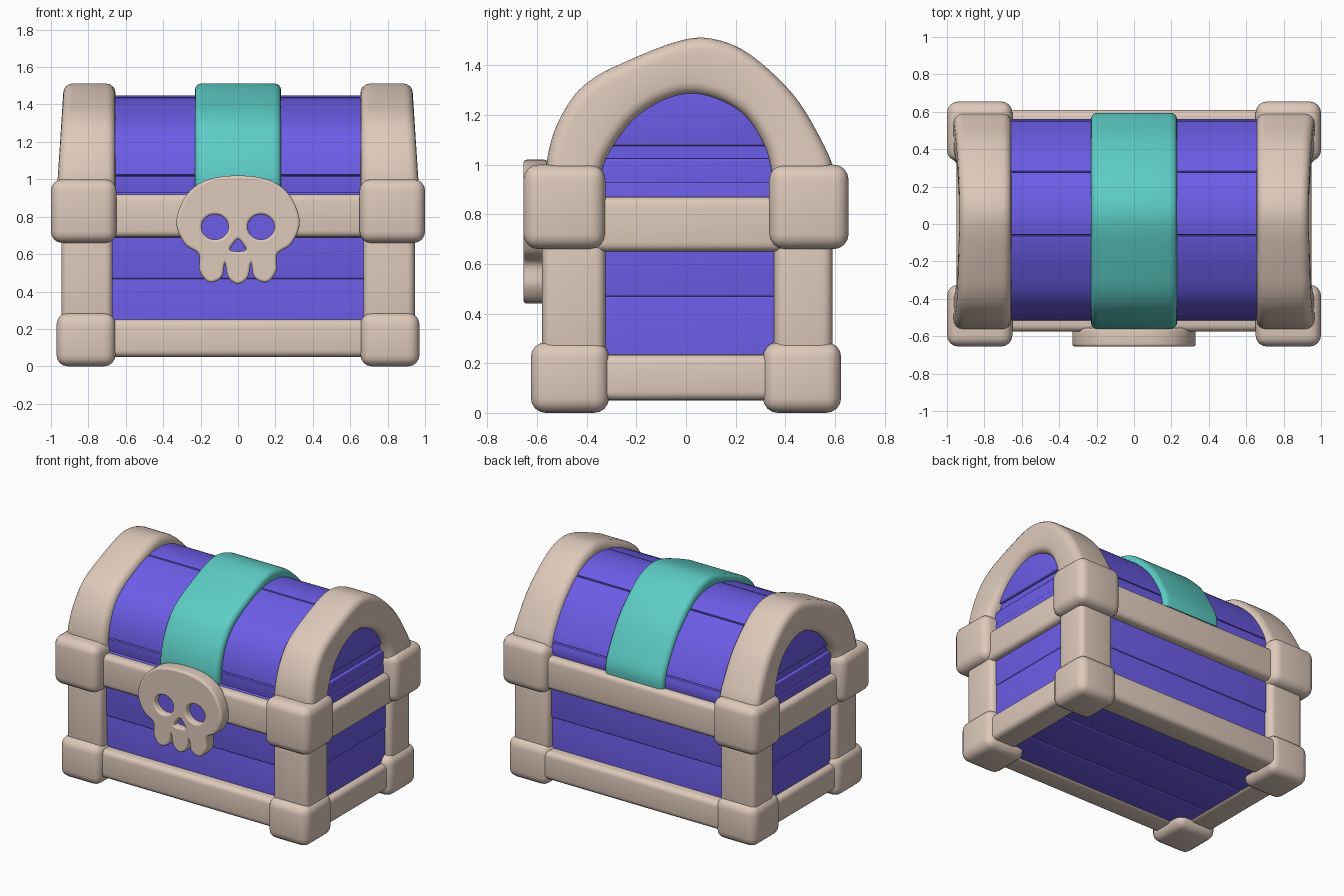
import bpy, bmesh, math
from mathutils import Vector

if "Cube" in bpy.data.objects:
    bpy.data.objects.remove(bpy.data.objects["Cube"])


def material(name, rgb):
    m = bpy.data.materials.new(name)
    m.diffuse_color = (*rgb, 1)
    m.use_nodes = True
    m.node_tree.nodes["Principled BSDF"].inputs["Base Color"].default_value = m.diffuse_color
    return m


BONE = material("bone beige", (0.73, 0.585, 0.495))
PURPLE = material("purple", (0.152, 0.108, 0.80))
TEAL = material("teal", (0.108, 0.61, 0.56))


def add_object(name, mesh, mat):
    ob = bpy.data.objects.new(name, mesh)
    bpy.context.collection.objects.link(ob)
    mesh.materials.clear()
    mesh.materials.append(mat)
    return ob


def finish(name, bm, mat, bevel=0):
    bmesh.ops.recalc_face_normals(bm, faces=bm.faces)
    if bevel:
        bmesh.ops.bevel(bm, geom=bm.edges[:], offset=bevel, segments=4,
                        profile=0.5, affect='EDGES', clamp_overlap=True)
    mesh = bpy.data.meshes.new(name)
    bm.to_mesh(mesh)
    bm.free()
    return add_object(name, mesh, mat)


def box(name, x, y, z, mat, bevel=0.035):
    bm = bmesh.new()
    bmesh.ops.create_cube(bm, size=1)
    for v in bm.verts:
        v.co = [min(r) if c < 0 else max(r) for c, r in zip(v.co, (x, y, z))]
    return finish(name, bm, mat, bevel)


def smooth(pts, n=5, closed=False):
    """Catmull-Rom curve through 2D points."""
    pts = [Vector(p) for p in pts]
    k, out = len(pts), []
    for i in range(k if closed else k - 1):
        if closed:
            a, b, c, d = (pts[(i + j) % k] for j in (-1, 0, 1, 2))
        else:
            a, b, c, d = (pts[min(max(i + j, 0), k - 1)] for j in (-1, 0, 1, 2))
        for s in range(n):
            t = s / n
            out.append(0.5 * (2 * b + (c - a) * t + (2 * a - 5 * b + 4 * c - d) * t * t
                              + (3 * b - a - 3 * c + d) * t ** 3))
    return out if closed else out + [pts[-1]]


def resample(pts, n):
    """Evenly spaced points along a polyline."""
    dist = [0]
    for a, b in zip(pts, pts[1:]):
        dist.append(dist[-1] + (b - a).length)
    out, j = [], 0
    for i in range(n):
        d = dist[-1] * i / (n - 1)
        while j < len(pts) - 2 and dist[j + 1] < d:
            j += 1
        out.append(pts[j].lerp(pts[j + 1], (d - dist[j]) / (dist[j + 1] - dist[j])))
    return out


def skin(name, rings, mat):
    """Join equal rings of 3D points into a capped solid."""
    bm = bmesh.new()
    rings = [[bm.verts.new(p) for p in ring] for ring in rings]
    bm.faces.new(rings[0])
    bm.faces.new(rings[-1])
    for r, q in zip(rings, rings[1:]):
        for i in range(len(r)):
            j = (i + 1) % len(r)
            bm.faces.new((r[i], r[j], q[j], q[i]))
    return finish(name, bm, mat)


def arch(name, outer, inner, x0, x1, radius, mat, lean=0):
    """Rounded-rectangle section swept between two (y, z) curves."""
    rings = []
    for o, n in zip(resample(outer, 56), resample(inner, 56)):
        u, depth = (o - n).normalized(), (o - n).length
        xb = x1 - math.copysign(lean, x1) * max(0, o.y - 1)
        lo, hi = min(x0, xb), max(x0, xb)
        ring = []
        for q, (cx, cd) in enumerate(((hi - radius, depth - radius), (lo + radius, depth - radius),
                                      (lo + radius, radius), (hi - radius, radius))):
            for s in range(5):
                a = (q + s / 4) * math.pi / 2
                p = n + u * (cd + radius * math.sin(a))
                ring.append((cx + radius * math.cos(a), p.x, p.y))
        rings.append(ring)
    return skin(name, rings, mat)


# Body planks
box("lower_body_plank", (-0.90, 0.90), (-0.505, 0.535), (0.08, 0.472), PURPLE, 0.01)
box("upper_body_plank", (-0.905, 0.905), (-0.515, 0.545), (0.468, 0.93), PURPLE, 0.01)
for i in range(3):
    y = -0.50 + i * 0.343
    box(f"bottom_plank_{i}", (-0.88, 0.88), (y, y + 0.343), (0.06, 0.15), PURPLE, 0.01)

# Lid barrel with thin grooves between planks
lid = smooth([(-0.50, 0.90), (-0.51, 1.02), (-0.47, 1.17), (-0.38, 1.29), (-0.20, 1.39),
              (-0.06, 1.435), (0.05, 1.448), (0.17, 1.43), (0.28, 1.375), (0.42, 1.24),
              (0.52, 1.08), (0.56, 0.97), (0.555, 0.90)])
center = Vector((0.02, 0.95))
grooved = []
for i, p in enumerate(lid):
    if i in (5, 25, 40, 53):
        along = (lid[i + 1] - lid[i - 1]).normalized() * 0.005
        grooved += [p - along, p + (center - p).normalized() * 0.012, p + along]
    else:
        grooved.append(p)
skin("lid_barrel", [[(x, *p) for p in grooved] for x in (-0.88, 0.88)], PURPLE)

# Strap and end arches share one outer curve
outer = smooth([(-0.56, 0.94), (-0.56, 1.02), (-0.525, 1.15), (-0.45, 1.28), (-0.36, 1.357),
                (-0.25, 1.412), (-0.15, 1.455), (-0.04, 1.495), (0.07, 1.512), (0.20, 1.478),
                (0.32, 1.395), (0.45, 1.26), (0.55, 1.09), (0.592, 0.99), (0.592, 0.92)])
inner = smooth([(-0.35, 0.90), (-0.32, 1.03), (-0.19, 1.20), (0.01, 1.285), (0.21, 1.22),
                (0.32, 1.07), (0.355, 0.90)])
arch("lid_strap", outer, [center + (p - center) * 0.80 for p in outer],
     -0.23, 0.23, 0.035, TEAL)

for sx, side in ((-1, "left"), (1, "right")):
    arch(f"{side}_lid_arch", outer, inner, sx * 0.655, sx * 0.965, 0.05, BONE, 0.06)
    # Lid end planks
    box(f"{side}_lid_end_lower", (sx * 0.8, sx * 0.90), (-0.40, 0.41), (0.85, 1.025), PURPLE, 0.01)
    box(f"{side}_lid_end_upper", (sx * 0.8, sx * 0.90), (-0.34, 0.35), (1.075, 1.31), PURPLE, 0.01)
    # Side rails
    box(f"{side}_middle_rail", (sx * 0.8, sx * 0.95), (-0.42, 0.42), (0.65, 0.87), BONE)
    box(f"{side}_bottom_rail", (sx * 0.74, sx * 0.94), (-0.42, 0.42), (0.05, 0.235), BONE)
    # Corner posts and blocks
    for sy, end in ((-1, "front"), (1, "back")):
        o = 0.01 if sy > 0 else 0
        box(f"{end}_{side}_post", (sx * 0.67, sx * 0.945), (sy * (0.325 + 3 * o), sy * (0.58 + o)),
            (0.18, 0.78), BONE, 0.04)
        box(f"{end}_{side}_middle_block", (sx * 0.65, sx * 1.0), (sy * (0.325 + o), sy * 0.655),
            (0.66, 1.0), BONE, 0.06)
        box(f"{end}_{side}_foot_block", (sx * 0.655, sx * 0.97), (sy * 0.31, sy * 0.625),
            (0.0, 0.285), BONE, 0.06)

# Front and back rails
for end, y0, y1 in (("front", -0.575, -0.40), ("back", 0.61, 0.42)):
    box(f"{end}_middle_rail", (-0.72, 0.72), (y0, y1), (0.69, 0.92), BONE)
    box(f"{end}_bottom_rail", (-0.72, 0.72), (y0, y1), (0.05, 0.25), BONE)

# Skull clasp: a filled outline with eye and nose holes
half = [(0.17, 0.995), (0.28, 0.91), (0.33, 0.77), (0.285, 0.655), (0.21, 0.60),
        (0.205, 0.51), (0.155, 0.45), (0.088, 0.475), (0.07, 0.55), (0.052, 0.475)]
outline = [(0, 1.02)] + half + [(0, 0.44)] + [(-x, z) for x, z in half[::-1]]
loops = [smooth(outline, 6, True),
         smooth([(0, 0.68), (0.026, 0.655), (0.042, 0.622), (0, 0.615), (-0.042, 0.622),
                 (-0.026, 0.655)], 4, True)]
for ex in (-0.123, 0.123):
    loops.append([(ex + 0.072 * math.cos(a), 0.745 + 0.067 * math.sin(a))
                  for a in (math.tau * i / 28 for i in range(28))])
curve = bpy.data.curves.new("skull_curve", 'CURVE')
curve.dimensions = '2D'
curve.fill_mode = 'BOTH'
curve.extrude, curve.bevel_depth, curve.bevel_resolution, curve.offset = 0.035, 0.014, 3, -0.014
for loop in loops:
    s = curve.splines.new('POLY')
    s.points.add(len(loop) - 1)
    for p, q in zip(s.points, loop):
        p.co = (q[0], q[1], 0, 1)
    s.use_cyclic_u = True
temp = bpy.data.objects.new("skull_outline", curve)
bpy.context.collection.objects.link(temp)
mesh = bpy.data.meshes.new_from_object(temp.evaluated_get(bpy.context.evaluated_depsgraph_get()))
bpy.data.objects.remove(temp)
skull = add_object("skull_clasp", mesh, BONE)
skull.rotation_euler.x = math.pi / 2
skull.location.y = -0.606
box("skull_socket_backing", (-0.215, 0.215), (-0.61, -0.565), (0.607, 0.84), PURPLE, 0)

# Smooth shading with sharp edges kept
bpy.ops.object.select_all(action='DESELECT')
for ob in bpy.context.scene.objects:
    ob.select_set(True)
    bpy.context.view_layer.objects.active = ob
bpy.ops.object.shade_smooth_by_angle(angle=math.radians(35))
